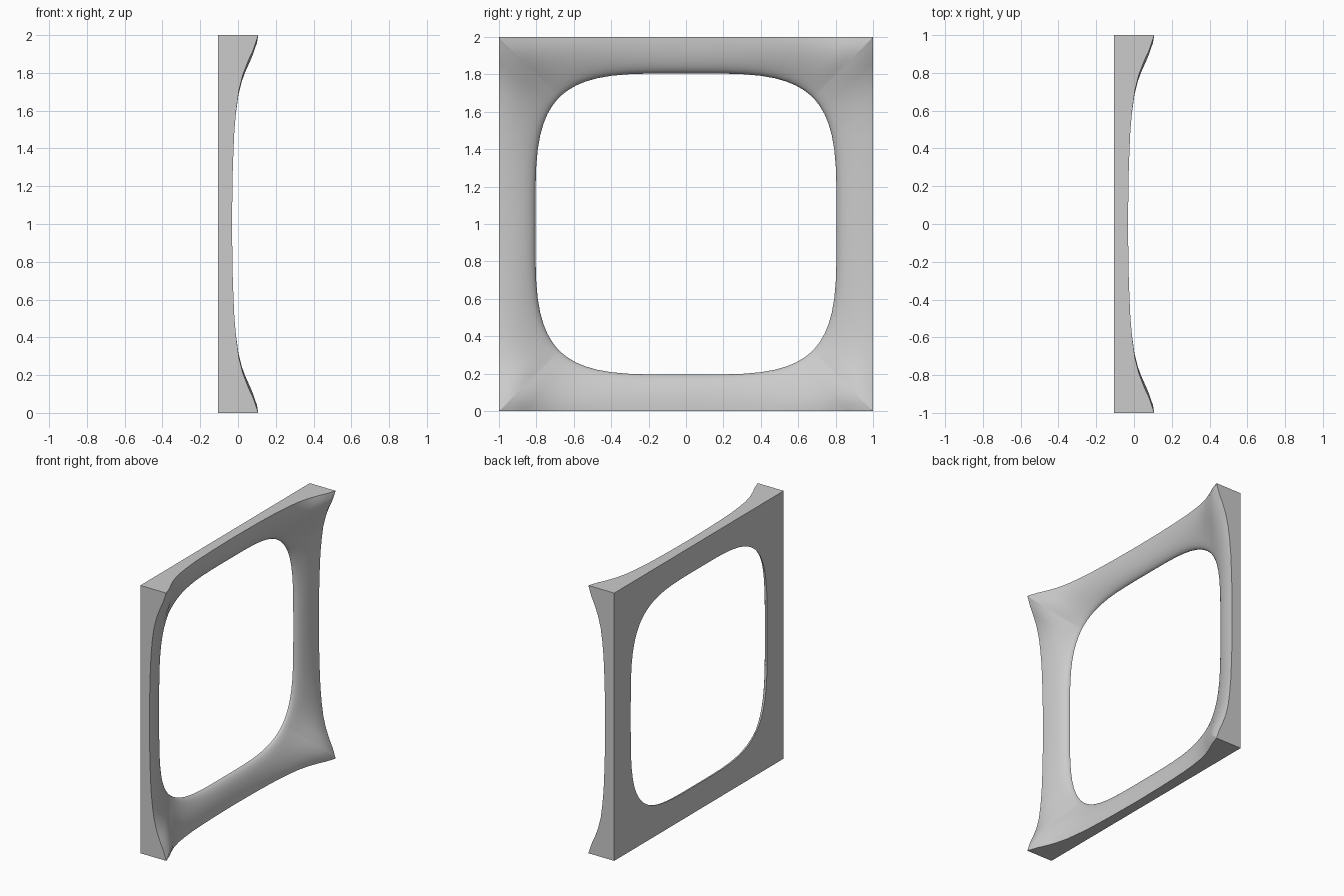
import bpy, bmesh, math

cube = bpy.data.objects.get("Cube")
if cube:
    bpy.data.objects.remove(cube, do_unlink=True)

BACK = -0.107       # plane of the flat back
HOLE = 0.805        # half width of the opening
SIDE_STEPS = 24     # divisions along each side
BAND_STEPS = 12     # divisions from opening to outer edge

# Front edge of the outer wall: distance from mid side, x position
EDGE = [(0, -0.032), (0.3, -0.028), (0.5, -0.019), (0.65, -0.005),
        (0.75, 0.012), (0.84, 0.042), (0.92, 0.08), (1, 0.107)]


def edge_depth(s):
    """Wall depth at distance s from the middle of a side."""
    for (s0, x0), (s1, x1) in zip(EDGE, EDGE[1:]):
        if s <= s1:
            return x0 + (x1 - x0) * (s - s0) / (s1 - s0) - BACK
    return EDGE[-1][1] - BACK


def spokes():
    """Outer points around the square, each with its wall depth."""
    for side in range(4):
        c, n = round(math.cos(side * math.pi / 2)), round(math.sin(side * math.pi / 2))
        for i in range(SIDE_STEPS):
            s = math.sin((i / SIDE_STEPS - 0.5) * math.pi)
            yield c - n * s, n + c * s, edge_depth(abs(s))


bm = bmesh.new()
around = list(spokes())
mid_depth = edge_depth(0)
rings = []

# Rounded front surface, rising from the opening to the outer edge
for k in range(BAND_STEPS + 1):
    angle = k / BAND_STEPS * math.pi / 2
    t = 1 - math.cos(angle)
    ring = []
    for y, z, depth in around:
        hole = HOLE / (y ** 4 + z ** 4) ** 0.25
        f = hole + (1 - hole) * t
        rise = mid_depth * math.sin(angle) + (depth - mid_depth) * t * t * (3 - 2 * t)
        ring.append(bm.verts.new((BACK + rise, y * f, z * f + 1)))
    rings.append(ring)

# Outer wall down to the back, then the flat back to the opening
rings.append([bm.verts.new((BACK, y, z + 1)) for y, z, _ in around])
rings.append(rings[0])

for inner, outer in zip(rings, rings[1:]):
    for i in range(len(inner)):
        j = (i + 1) % len(inner)
        bm.faces.new((inner[i], outer[i], outer[j], inner[j]))
bmesh.ops.recalc_face_normals(bm, faces=bm.faces)

mesh = bpy.data.meshes.new("frame_panel")
bm.to_mesh(mesh)
bm.free()
frame = bpy.data.objects.new("frame_panel", mesh)
bpy.context.collection.objects.link(frame)

# Plain grey finish
grey = bpy.data.materials.new("plain_grey")
grey.use_nodes = True
colour = (0.6, 0.6, 0.6, 1)
grey.diffuse_color = colour
grey.node_tree.nodes["Principled BSDF"].inputs["Base Color"].default_value = colour
mesh.materials.append(grey)

bpy.ops.object.select_all(action="DESELECT")
frame.select_set(True)
bpy.context.view_layer.objects.active = frame
bpy.ops.object.shade_smooth_by_angle(angle=math.radians(35))
